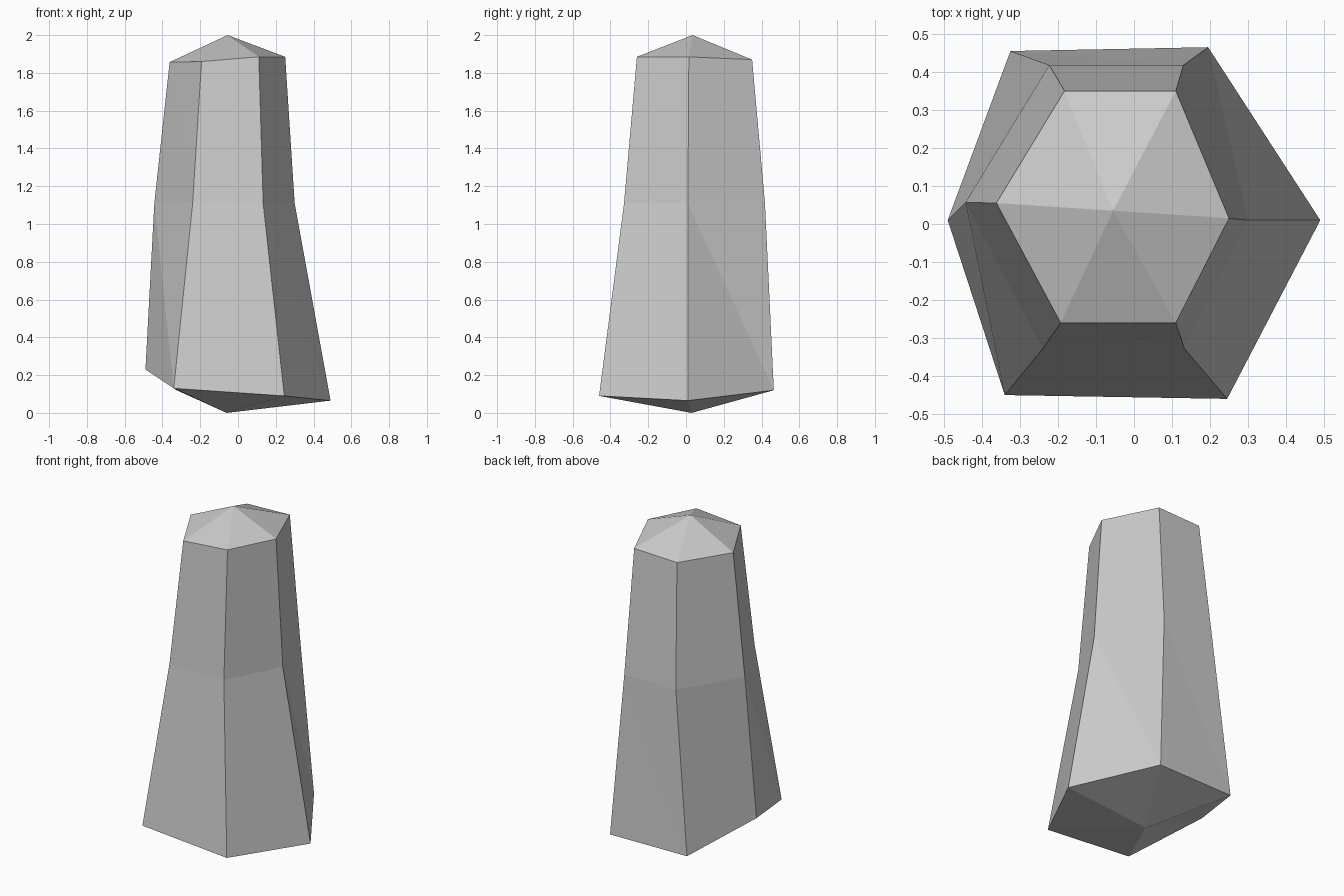
import bpy
import bmesh

if "Cube" in bpy.data.objects:
    bpy.data.objects.remove(bpy.data.objects["Cube"])

# Hexagonal rings, counter-clockwise from +x
base = [(0.49, 0.01, 0.065), (0.195, 0.465, 0.12), (-0.325, 0.455, 0.12),
        (-0.49, 0.01, 0.23), (-0.34, -0.45, 0.13), (0.245, -0.46, 0.09)]
waist = [(0.30, 0.01, 1.11), (0.13, 0.418, 1.11), (-0.223, 0.418, 1.11),
         (-0.443, 0.057, 1.11), (-0.24, -0.328, 1.11), (0.133, -0.328, 1.11)]
shoulder = [(0.25, 0.015, 1.885), (0.11, 0.35, 1.87), (-0.183, 0.35, 1.86),
            (-0.362, 0.055, 1.857), (-0.193, -0.26, 1.86), (0.11, -0.26, 1.885)]

bm = bmesh.new()
rings = [[bm.verts.new(p) for p in ring] for ring in (base, waist, shoulder)]
bottom = bm.verts.new((-0.06, 0.03, 0.0))
tip = bm.verts.new((-0.055, 0.035, 2.0))

for i in range(6):
    j = (i + 1) % 6
    # Faceted sides
    for lo, hi in zip(rings, rings[1:]):
        bm.faces.new((lo[i], lo[j], hi[i]))
        bm.faces.new((lo[j], hi[j], hi[i]))
    # Pointed ends
    bm.faces.new((rings[0][j], rings[0][i], bottom))
    bm.faces.new((rings[-1][i], rings[-1][j], tip))

bmesh.ops.recalc_face_normals(bm, faces=bm.faces[:])
mesh = bpy.data.meshes.new("stone_pillar")
bm.to_mesh(mesh)
bm.free()
bpy.context.collection.objects.link(bpy.data.objects.new("stone_pillar", mesh))
